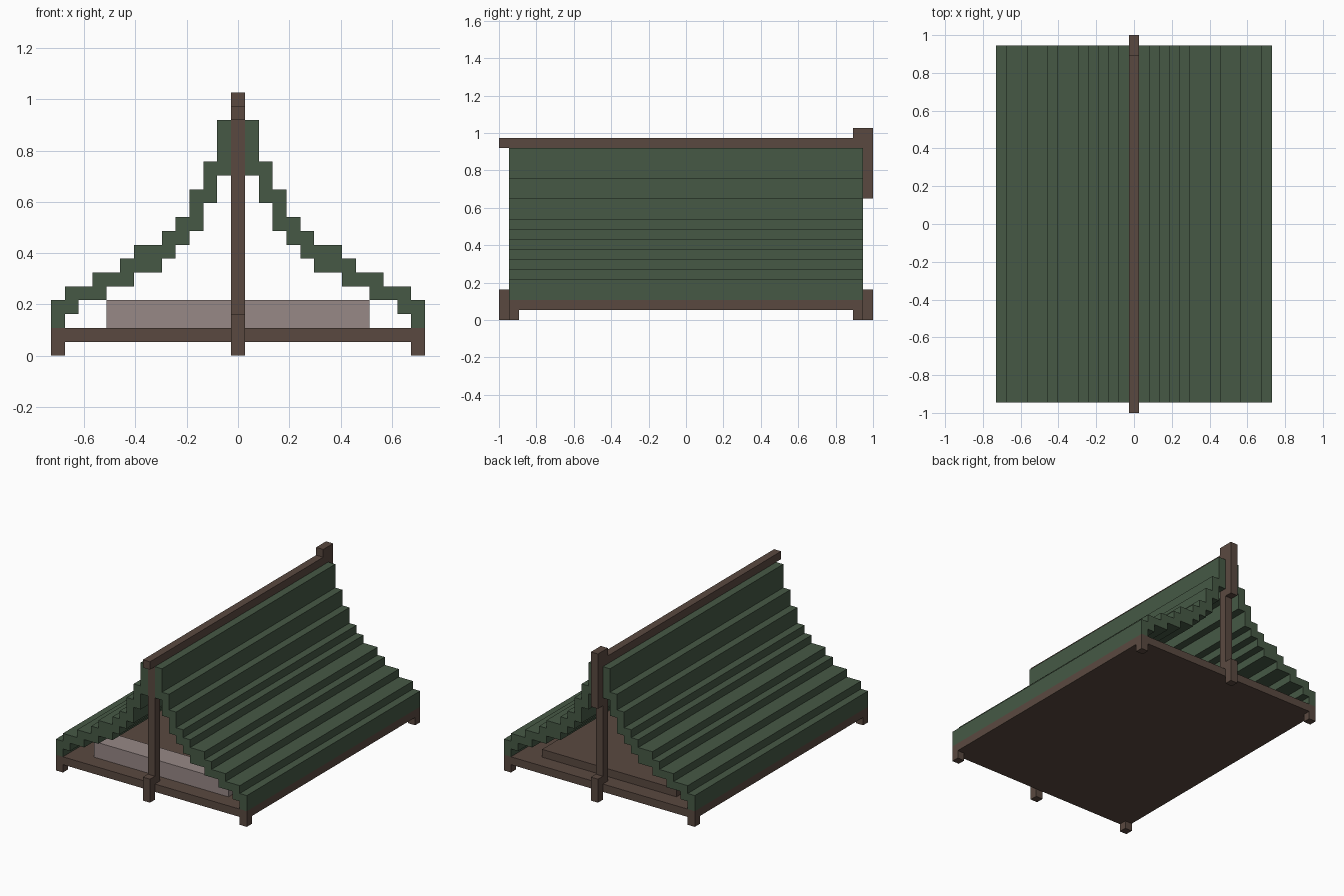
import bpy, bmesh

U = 2 / 37  # one grid block

old = bpy.data.objects.get("Cube")
if old:
    bpy.data.objects.remove(old, do_unlink=True)


def srgb(r, g, b):
    def lin(c):
        c /= 255
        return c / 12.92 if c <= 0.04045 else ((c + 0.055) / 1.055) ** 2.4
    return (lin(r), lin(g), lin(b), 1.0)


def material(name, colour):
    m = bpy.data.materials.new(name)
    m.use_nodes = True
    m.diffuse_color = colour
    bsdf = next(n for n in m.node_tree.nodes if n.type == 'BSDF_PRINCIPLED')
    bsdf.inputs["Base Color"].default_value = colour
    return m


wood = material("dark_wood", srgb(90, 73, 64))
cloth = material("green_canvas", srgb(70, 89, 69))
linen = material("pale_linen", srgb(151, 136, 134))


def finish(name, bm, mat):
    bmesh.ops.recalc_face_normals(bm, faces=bm.faces)
    me = bpy.data.meshes.new(name)
    bm.to_mesh(me)
    bm.free()
    me.materials.append(mat)
    ob = bpy.data.objects.new(name, me)
    bpy.context.collection.objects.link(ob)
    return ob


def box(name, x, y, z, mat):
    """Box from (min, max) ranges in grid blocks."""
    bm = bmesh.new()
    bmesh.ops.create_cube(bm, size=1)
    for v in bm.verts:
        v.co = [U * (r[0] + (c + 0.5) * (r[1] - r[0]))
                for c, r in zip(v.co, (x, y, z))]
    return finish(name, bm, mat)


def canvas(name, side):
    """Stepped canvas sheet: profile in x and z, extruded along y."""
    # outer x, top z / outer x, bottom z of each step, from ridge to eave
    tops = [(1.5, 17), (2.5, 14), (3.5, 12), (4.5, 10), (5.5, 9),
            (7.5, 8), (8.5, 7), (10.5, 6), (12.5, 5), (13.5, 4)]
    bottoms = [(1.5, 13), (2.5, 11), (3.5, 9), (4.5, 8), (5.5, 7),
               (7.5, 6), (9.5, 5), (11.5, 4), (12.5, 3), (13.5, 2)]

    def stairs(steps):
        pts, x0 = [], 0.5
        for x1, z in steps:
            pts += [(x0, z), (x1, z)]
            x0 = x1
        return pts

    outline = stairs(tops) + stairs(bottoms)[::-1]
    bm = bmesh.new()
    face = bm.faces.new([bm.verts.new((side * x * U, -17.5 * U, z * U))
                         for x, z in outline])
    ext = bmesh.ops.extrude_face_region(bm, geom=[face])
    new = [g for g in ext["geom"] if isinstance(g, bmesh.types.BMVert)]
    bmesh.ops.translate(bm, verts=new, vec=(0, 35 * U, 0))
    return finish(name, bm, cloth)


# Floor and corner feet
box("floor", (-13.5, 13.5), (-17.5, 17.5), (1, 2), wood)
for sx, side in ((-1, "right"), (1, "left")):
    for sy, end in ((-1, "front"), (1, "back")):
        box(f"{end}_{side}_foot", sorted((sx * 12.5, sx * 13.5)),
            sorted((sy * 16.5, sy * 17.5)), (0, 1), wood)

# Canvas sheets
canvas("left_canvas", 1)
canvas("right_canvas", -1)

# Poles with stepped-out bases, ridge beam and back pole top
mid = (-0.5, 0.5)
for sy, end in ((-1, "front"), (1, "back")):
    box(f"{end}_pole_base", mid, sorted((sy * 17.5, sy * 18.5)), (0, 3), wood)
    box(f"{end}_pole", mid, sorted((sy * 16.5, sy * 17.5)), (2, 17), wood)
box("ridge_beam", mid, (-18.5, 17.5), (17, 18), wood)
box("back_pole_top", mid, (17.5, 18.5), (12, 19), wood)
box("back_pole_cap", mid, (16.5, 17.5), (18, 19), wood)

# Bed and pillow
box("bed", (-9.5, 9.5), (-12.5, 15.5), (2, 3), wood)
box("pillow", (-9.5, 9.5), (-15.5, -12.5), (2, 4), linen)
